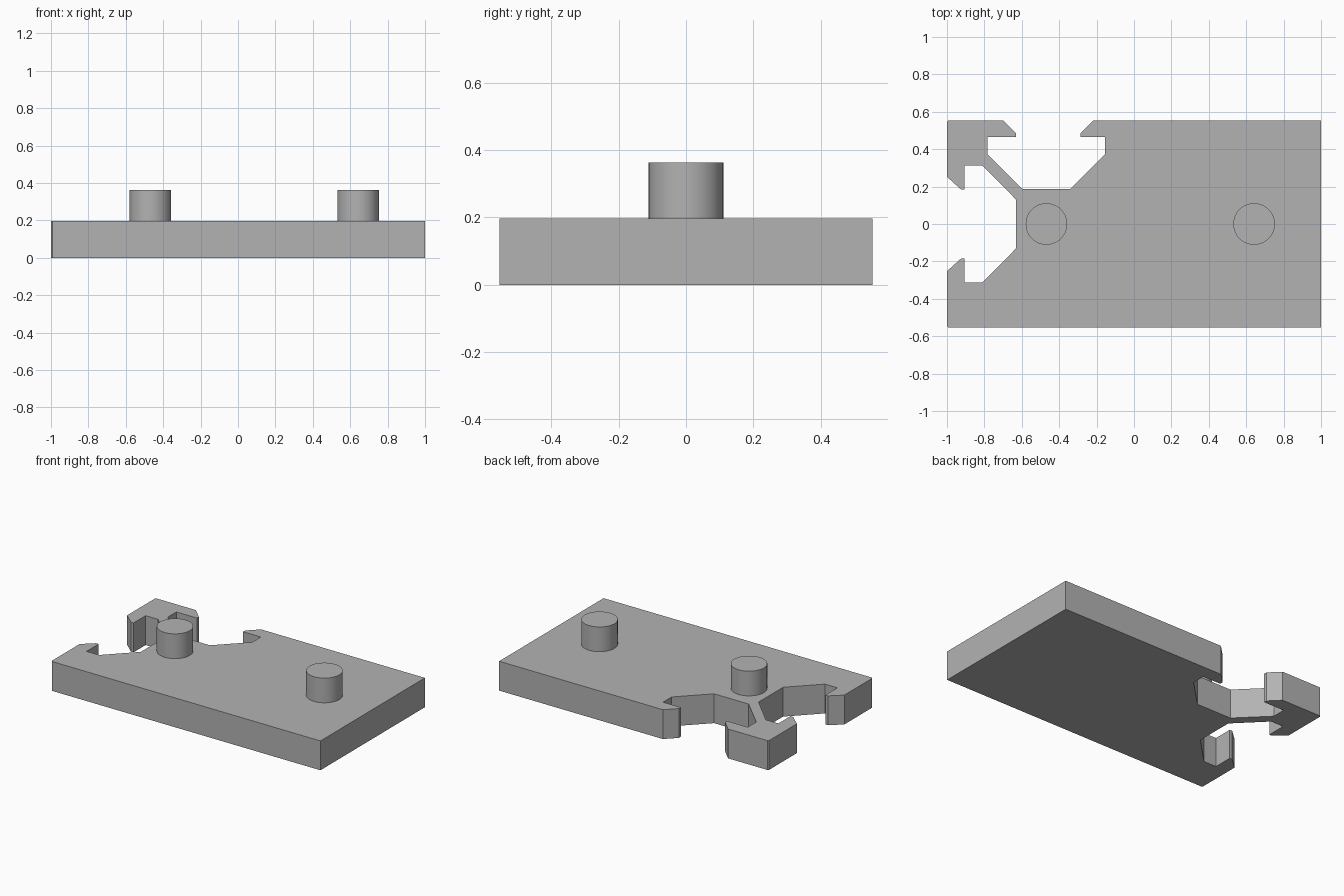
import bpy
import bmesh
import math

cube = bpy.data.objects.get("Cube")
if cube:
    bpy.data.objects.remove(cube, do_unlink=True)

THICK, PEG_TOP, HALF_Y = 0.197, 0.363, 0.554

grey = bpy.data.materials.new("light grey")
grey.use_nodes = True
colour = (0.45, 0.45, 0.45, 1)
grey.diffuse_color = colour
grey.node_tree.nodes["Principled BSDF"].inputs["Base Color"].default_value = colour


def add_object(name, bm):
    mesh = bpy.data.meshes.new(name)
    bmesh.ops.recalc_face_normals(bm, faces=bm.faces)
    bm.to_mesh(mesh)
    bm.free()
    mesh.materials.append(grey)
    obj = bpy.data.objects.new(name, mesh)
    bpy.context.collection.objects.link(obj)
    return obj


# Slot in the left side, mirrored about y = 0
half_slot = [(-1, 0.252), (-0.925, 0.185), (-0.905, 0.185), (-0.905, 0.313),
             (-0.812, 0.313), (-0.63, 0.13)]
side_slot = [(x, -y) for x, y in half_slot] + half_slot[::-1]

# Slot in the back edge
back_slot = [(-0.7, HALF_Y), (-0.631, 0.485), (-0.631, 0.464), (-0.783, 0.464),
             (-0.783, 0.373), (-0.597, 0.188), (-0.34, 0.188), (-0.155, 0.373),
             (-0.155, 0.464), (-0.286, 0.464), (-0.286, 0.485), (-0.217, HALF_Y)]

# Plate: outline with both slots, extruded upwards
corner = 0.007
outline = (side_slot + [(-1, HALF_Y - corner), (-1 + corner, HALF_Y)] + back_slot
           + [(1, HALF_Y), (1, -HALF_Y), (-1 + corner, -HALF_Y), (-1, -HALF_Y + corner)])
bm = bmesh.new()
base = bm.faces.new([bm.verts.new((x, y, 0)) for x, y in outline])
top = bmesh.ops.extrude_face_region(bm, geom=[base], use_keep_orig=True)
bmesh.ops.translate(bm, vec=(0, 0, THICK),
                    verts=[v for v in top["geom"] if isinstance(v, bmesh.types.BMVert)])
add_object("slotted_plate", bm)

# Round locating pegs
for name, x in (("left_peg", 0.642), ("right_peg", -0.468)):
    bm = bmesh.new()
    sunk = 0.02
    bmesh.ops.create_cone(bm, cap_ends=True, segments=48, radius1=0.111, radius2=0.111,
                          depth=PEG_TOP - THICK + sunk)
    bmesh.ops.translate(bm, vec=(x, 0, (PEG_TOP + THICK - sunk) / 2), verts=bm.verts)
    peg = add_object(name, bm)
    bpy.ops.object.select_all(action="DESELECT")
    peg.select_set(True)
    bpy.context.view_layer.objects.active = peg
    bpy.ops.object.shade_smooth_by_angle(angle=math.radians(30))
